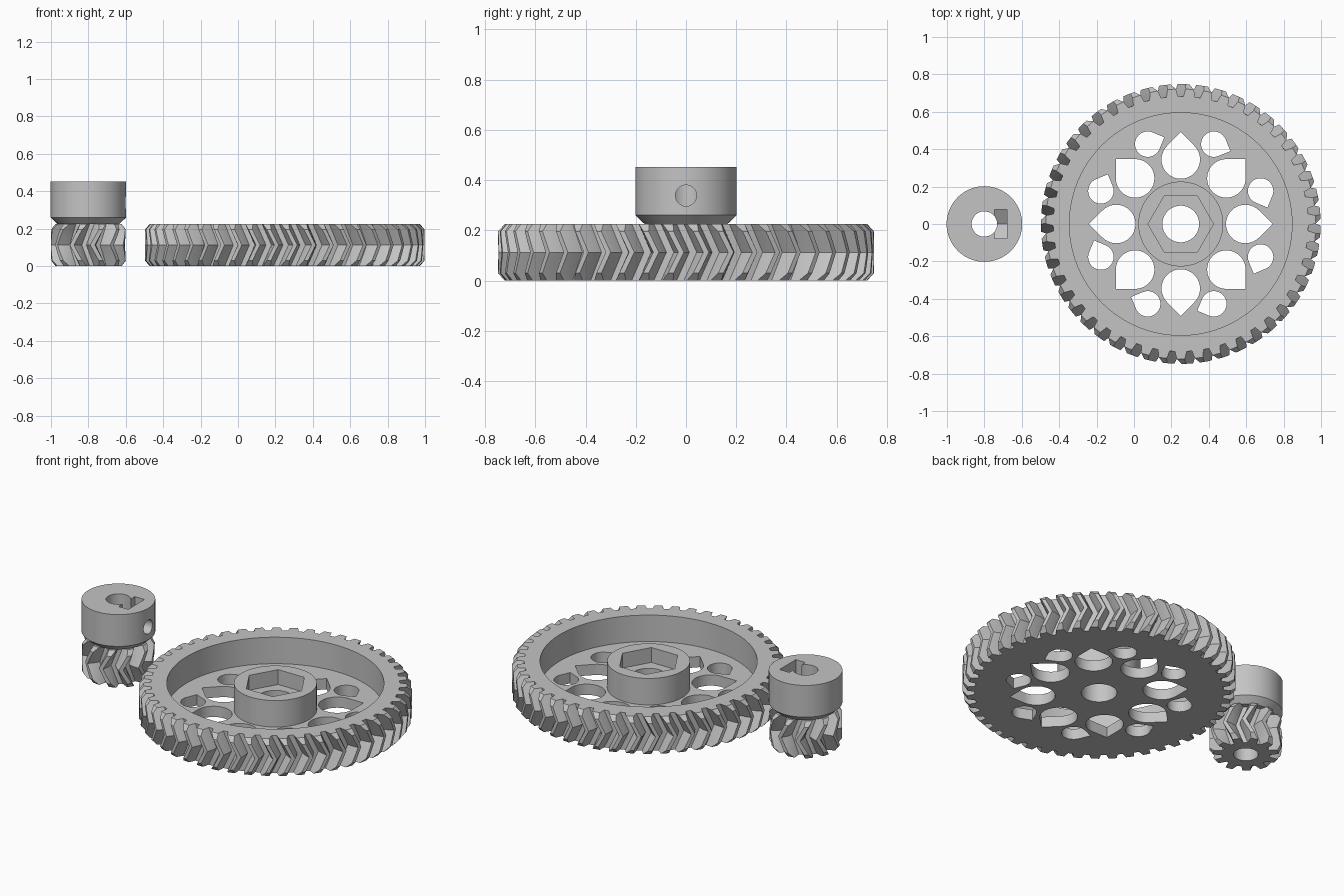
import bpy, bmesh
from math import sin, cos, pi, radians, sqrt
from mathutils import Matrix, Vector

old = bpy.data.objects.get("Cube")
if old:
    bpy.data.objects.remove(old, do_unlink=True)

grey = bpy.data.materials.new("plain grey plastic")
grey.use_nodes = True
grey.diffuse_color = (0.55, 0.55, 0.55, 1)
grey.node_tree.nodes["Principled BSDF"].inputs["Base Color"].default_value = grey.diffuse_color

BIG = Vector((0.25, 0, 0))
SMALL = Vector((-0.8, 0, 0))
THICK = 0.225
# Turns a prism so that it runs along x, with its profile in y and z
ALONG_X = Matrix(((0, 0, 1, 0), (1, 0, 0, 0), (0, 1, 0, 0), (0, 0, 0, 1)))


def make(name, bm, origin=(0, 0, 0)):
    bmesh.ops.recalc_face_normals(bm, faces=bm.faces)
    mesh = bpy.data.meshes.new(name)
    bm.to_mesh(mesh)
    bm.free()
    ob = bpy.data.objects.new(name, mesh)
    ob.location = origin
    bpy.context.collection.objects.link(ob)
    return ob


def bridge(bm, a, b):
    n = len(a)
    for i in range(n):
        bm.faces.new((a[i], a[(i + 1) % n], b[(i + 1) % n], b[i]))


def add_prism(bm, pts, z0, z1, matrix=Matrix()):
    low, high = [[bm.verts.new(matrix @ Vector((x, y, z))) for x, y in pts] for z in (z0, z1)]
    bridge(bm, low, high)
    bm.faces.new(low)
    bm.faces.new(high)


def prism(name, pts, z0, z1, origin=(0, 0, 0), matrix=Matrix()):
    bm = bmesh.new()
    add_prism(bm, pts, z0, z1, matrix)
    return make(name, bm, origin)


def circle(r, n=64, cx=0, cy=0):
    return [(cx + r * cos(2 * pi * i / n), cy + r * sin(2 * pi * i / n)) for i in range(n)]


def lathe(name, profile, origin, n=96):
    # Revolves a closed profile of radius and height into a ring
    bm = bmesh.new()
    rings = [[bm.verts.new((r * cos(2 * pi * i / n), r * sin(2 * pi * i / n), z))
              for r, z in profile] for i in range(n)]
    for i in range(n):
        bridge(bm, rings[i], rings[(i + 1) % n])
    return make(name, bm, origin)


def teardrop(r, dist, angle, tip):
    # Round hole with a right-angled point in the tip direction
    cx, cy = dist * cos(angle), dist * sin(angle)
    arc = [tip + pi / 4 + 1.5 * pi * i / 30 for i in range(31)]
    pts = [(cx + r * cos(a), cy + r * sin(a)) for a in arc]
    return pts + [(cx + r * sqrt(2) * cos(tip), cy + r * sqrt(2) * sin(tip))]


def herringbone(name, teeth, tip, root, end_tip, twist, phase, origin):
    # Toothed outline stacked in layers, twisted to mid height and back
    pitch = root + 0.53 * (tip - root)
    step = 2 * pi / teeth

    def half_width(r):
        if r < pitch:
            return 0.34 - 0.10 * (r - root) / (pitch - root)
        return 0.24 - 0.13 * (r - pitch) / (tip - pitch)

    bm = bmesh.new()
    layers = []
    for t in (0, 0.13, 0.32, 0.5, 0.68, 0.87, 1):
        turn = phase + twist * (1 - abs(2 * t - 1))
        top = end_tip if t in (0, 1) else tip
        radii = (root, pitch, top)
        corners = [(r, -half_width(r)) for r in radii] + [(r, half_width(r)) for r in radii[::-1]]
        layers.append([bm.verts.new((r * cos(turn + (k + w) * step),
                                     r * sin(turn + (k + w) * step), t * THICK))
                       for k in range(teeth) for r, w in corners])
    for a, b in zip(layers, layers[1:]):
        bridge(bm, a, b)
    bm.faces.new(layers[0])
    bm.faces.new(layers[-1])
    return make(name, bm, origin)


def cut(ob, cutter):
    cutter.hide_render = True
    mod = ob.modifiers.new("cut", 'BOOLEAN')
    mod.operation, mod.solver, mod.object = 'DIFFERENCE', 'EXACT', cutter
    bpy.context.view_layer.objects.active = ob
    bpy.ops.object.modifier_apply(modifier=mod.name)
    bpy.data.objects.remove(cutter, do_unlink=True)


# Large wheel: toothed rim, thin web and a hub
wheel = herringbone("large_gear", 47, 0.748, 0.682, 0.722, radians(200 / 47),
                    radians(93.83), BIG)
cut(wheel, lathe("web_recess", [(0.227, 0.065), (0.595, 0.065), (0.595, 0.3), (0.227, 0.3)], BIG))

# Teardrop windows in the web: large ones point outward, small ones sideways
bm = bmesh.new()
for i in range(8):
    a = i * pi / 4
    add_prism(bm, teardrop(0.103, 0.345, a, a), -0.1, 0.3)
    b = a + pi / 8
    add_prism(bm, teardrop(0.068, 0.462, b, b - pi / 2), -0.1, 0.3)
cut(wheel, make("web_windows", bm, BIG))

# Hub bore and hexagonal pocket
cut(wheel, prism("hub_bore", circle(0.098), -0.1, 0.3, BIG))
cut(wheel, prism("hub_pocket", circle(0.175, 6), 0.135, 0.3, BIG))

# Small gear with the opposite hand
pinion = herringbone("small_gear", 11, 0.2, 0.133, 0.179, -radians(200 / 11), 0, SMALL)
cut(pinion, prism("pinion_bore", circle(0.068), -0.1, 0.3, SMALL))

# Collar above the small gear, with a nut slot and a set screw hole
collar = lathe("small_gear_collar", [(0.068, 0.225), (0.165, 0.225), (0.202, 0.26),
                                     (0.202, 0.452), (0.068, 0.452)], SMALL)
slot = [(-0.078, 0.5), (-0.078, 0.29), (0, 0.245), (0.078, 0.29), (0.078, 0.5)]
cut(collar, prism("nut_slot", slot, 0.055, 0.12, SMALL, ALONG_X))
cut(collar, prism("screw_hole", circle(0.042, 32, 0, 0.338), 0.01, 0.3, SMALL, ALONG_X))

# Finish
for ob in (wheel, pinion, collar):
    ob.data.materials.clear()
    ob.data.materials.append(grey)
    bpy.ops.object.select_all(action='DESELECT')
    ob.select_set(True)
    bpy.context.view_layer.objects.active = ob
    bpy.ops.object.shade_smooth_by_angle(angle=radians(15))
